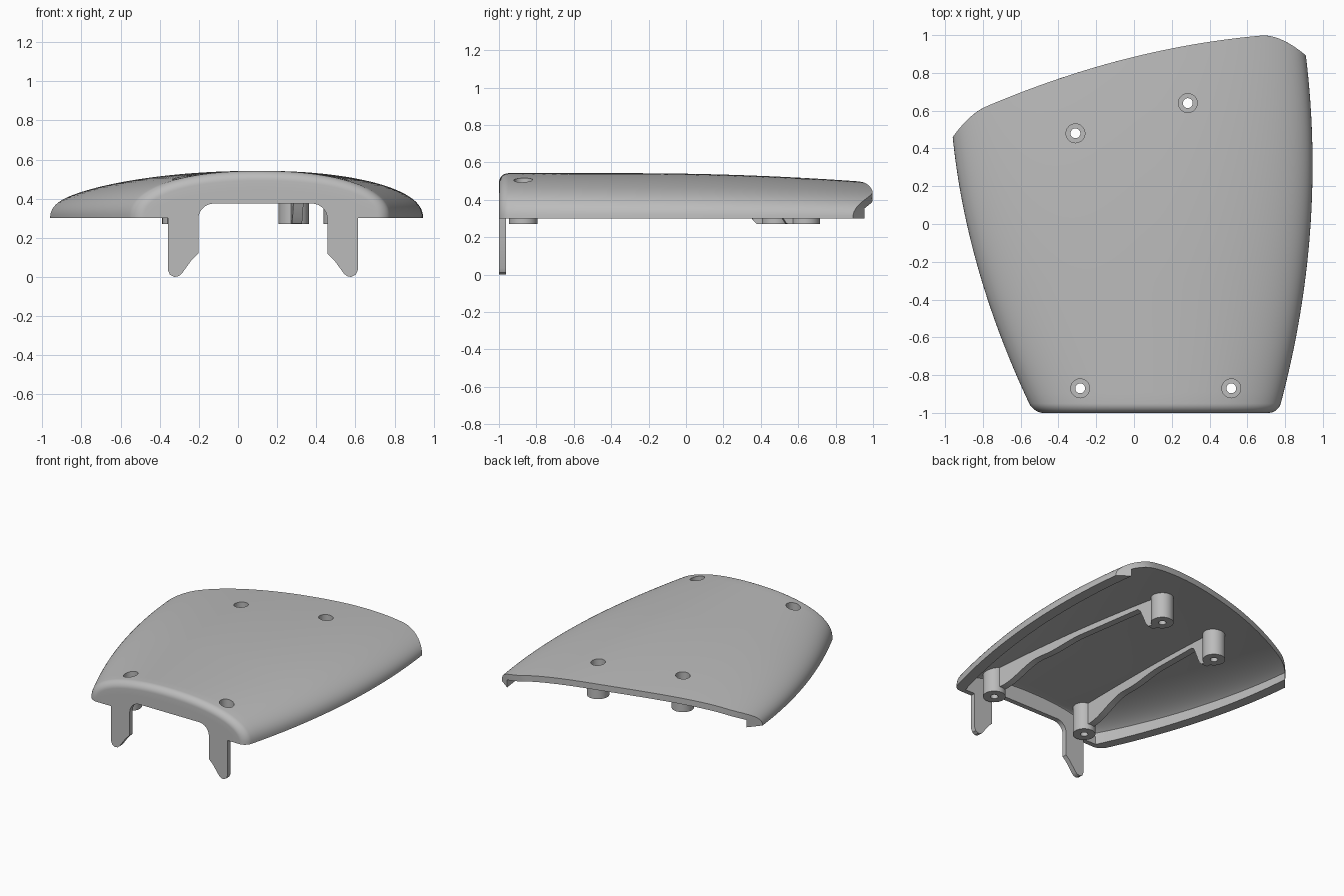
import bpy, bmesh, math
from mathutils import Vector

if "Cube" in bpy.data.objects:
    bpy.data.objects.remove(bpy.data.objects["Cube"])

grey = bpy.data.materials.new("plain_grey")
grey.use_nodes = True
grey.diffuse_color = (0.5, 0.5, 0.5, 1)
grey.node_tree.nodes["Principled BSDF"].inputs["Base Color"].default_value = (0.5, 0.5, 0.5, 1)

CX, BASE, FILLET, WALL, LIP = 0.11, 0.3, 0.05, 0.045, 0.08


def finish(name, bm):
    bmesh.ops.recalc_face_normals(bm, faces=bm.faces)
    mesh = bpy.data.meshes.new(name)
    bm.to_mesh(mesh)
    bm.free()
    mesh.materials.append(grey)
    obj = bpy.data.objects.new(name, mesh)
    bpy.context.collection.objects.link(obj)
    return obj


def smooth(obj):
    bpy.ops.object.select_all(action='DESELECT')
    obj.select_set(True)
    bpy.context.view_layer.objects.active = obj
    bpy.ops.object.shade_smooth_by_angle(angle=math.radians(30))


# Shape rules of the cover: side edges, back edge, front rounding, dome
def shrink(y):
    d = max(0, FILLET - (y + 1))
    return FILLET - math.sqrt(max(0, FILLET ** 2 - d ** 2))


def half_width(y, side):
    if side < 0:
        edge = CX - (-0.885 - 0.223 * y + 0.131 * y * y)
    else:
        edge = 0.935 + 0.066 * y - 0.1055 * y * y - CX
    return edge - shrink(y)


def back_edge(x):
    y = 0.885 + 0.245 * x - 0.116 * x * x
    y -= 0.083 * (max(0, -0.78 - x) / 0.18) ** 2
    return y - 0.12 * (max(0, x - 0.68) / 0.23) ** 1.7


def dome(x, y):
    u = min(1, abs(x - CX) / half_width(y, x - CX))
    crest = 0.242 - 0.042 * (max(0, y + 0.3) / 1.2) ** 2 - shrink(y)
    return BASE + crest * (1 - u ** 2.2) ** 0.43


def place(u, row, inset):
    """Point in plan: u runs across, row runs front to back."""
    kind, t = row
    y = t if kind == "front" else 0
    for _ in range(12):
        x = CX + u * (half_width(y, u) - inset)
        if kind == "back":
            y = -1 + FILLET + (back_edge(x) + 1 - FILLET) * t
    return x, y


# Dome shell with thick side lips
N = 64
rows = [("front", -1 + FILLET * (1 - math.cos(i * math.pi / 16))) for i in range(8)]
rows += [("back", i / 32) for i in range(33)]
bm = bmesh.new()
loops = []
for row in rows:
    outer, inner = [], []
    for i in range(N + 1):
        x, y = place(-math.cos(math.pi * i / N), row, 0)
        outer.append(bm.verts.new((x, y, dome(x, y))))
        k = min(max(i - 1, 0), N - 2)
        x, y = place(-math.cos(math.pi * k / (N - 2)), row, LIP)
        z = BASE if i in (0, N) else dome(x, y) - WALL
        inner.append(bm.verts.new((x, y, z)))
    loops.append(outer + inner[::-1])
count = 2 * N + 2
for a, b in zip(loops, loops[1:]):
    for i in range(count):
        j = (i + 1) % count
        bm.faces.new((a[i], a[j], b[j], b[i]))
for ring in (loops[0], loops[-1]):
    for i in range(N):
        bm.faces.new((ring[i], ring[i + 1], ring[-2 - i], ring[-1 - i]))
shell = finish("cover_shell", bm)

# Screw holes through the shell
HOLES = {"front_right": (-0.285, -0.87), "front_left": (0.515, -0.87),
         "back_right": (-0.31, 0.48), "back_left": (0.285, 0.64)}
bm = bmesh.new()
for x, y in HOLES.values():
    made = bmesh.ops.create_cone(bm, cap_ends=True, segments=40, radius1=0.05, radius2=0.05, depth=0.6)
    bmesh.ops.translate(bm, verts=made["verts"], vec=(x, y, 0.5))
cutter = finish("hole_cutter", bm)
cutter.hide_render = True
cut = shell.modifiers.new("holes", 'BOOLEAN')
cut.operation, cut.object, cut.solver = 'DIFFERENCE', cutter, 'EXACT'
bpy.context.view_layer.objects.active = shell
bpy.ops.object.modifier_apply(modifier="holes")
bpy.data.objects.remove(cutter)
smooth(shell)

# Screw bosses: stepped tubes under each hole
for name, (x, y) in HOLES.items():
    top = dome(x, y)
    profile = [(0.026, 0.27), (0.077, 0.27), (0.077, top - 0.03),
               (0.05, top - 0.03), (0.05, top - 0.09), (0.026, top - 0.09)]
    bm = bmesh.new()
    rings = []
    for s in range(40):
        a = 2 * math.pi * s / 40
        rings.append([bm.verts.new((x + r * math.cos(a), y + r * math.sin(a), z)) for r, z in profile])
    for s in range(40):
        a, b = rings[s], rings[(s + 1) % 40]
        for i in range(6):
            j = (i + 1) % 6
            bm.faces.new((a[i], a[j], b[j], b[i]))
    smooth(finish(name + "_boss", bm))


# Arched ribs joining the bosses front to back
def ease(t):
    t = min(1, max(0, t))
    return t * t * (3 - 2 * t)


for side in ("right", "left"):
    a, b = Vector(HOLES["front_" + side]), Vector(HOLES["back_" + side])
    along = (b - a).normalized()
    across = Vector((-along.y, along.x)) * 0.026
    length = (b - a).length
    bm = bmesh.new()
    sections = []
    for i in range(61):
        d = 0.06 + (length - 0.12) * i / 60
        p = a + along * d
        low = 0.31 + 0.1 * ease((d - 0.08) / 0.35) + 0.03 * ease((d - 0.5) / 0.3)
        low -= 0.17 * ease((d - length + 0.2) / 0.1)
        high = dome(p.x, p.y) - 0.025
        low = min(low, high - 0.04)
        sections.append([bm.verts.new((q.x, q.y, z)) for q, z in
                         ((p - across, low), (p + across, low), (p + across, high), (p - across, high))])
    for s, t in zip(sections, sections[1:]):
        for i in range(4):
            j = (i + 1) % 4
            bm.faces.new((s[i], s[j], t[j], t[i]))
    bm.faces.new(sections[0])
    bm.faces.new(sections[-1])
    smooth(finish(side + "_rib", bm))

# Front wall with an arched opening and two pointed legs
MID = 0.127
half = [(0.485, BASE), (0.485, 0.035), (0.475, 0.012), (0.452, 0), (0.43, 0.004), (0.415, 0.016),
        (0.365, 0.085), (0.33, 0.12)]
half += [(0.25 + 0.08 * math.cos(a * math.pi / 16), 0.295 + 0.08 * math.sin(a * math.pi / 16)) for a in range(9)]
outline = [(MID + x, z) for x, z in half] + [(MID - x, z) for x, z in reversed(half)]
for i in range(N + 1):
    x, y = place(-math.cos(math.pi * i / N), rows[0], 0)
    outline.append((x, dome(x, y)))
bm = bmesh.new()
face = bm.faces.new([bm.verts.new((x, -0.9995, z)) for x, z in outline])
made = bmesh.ops.extrude_face_region(bm, geom=[face])
moved = [v for v in made["geom"] if isinstance(v, bmesh.types.BMVert)]
bmesh.ops.translate(bm, verts=moved, vec=(0, 0.036, 0))
smooth(finish("front_wall_with_legs", bm))
